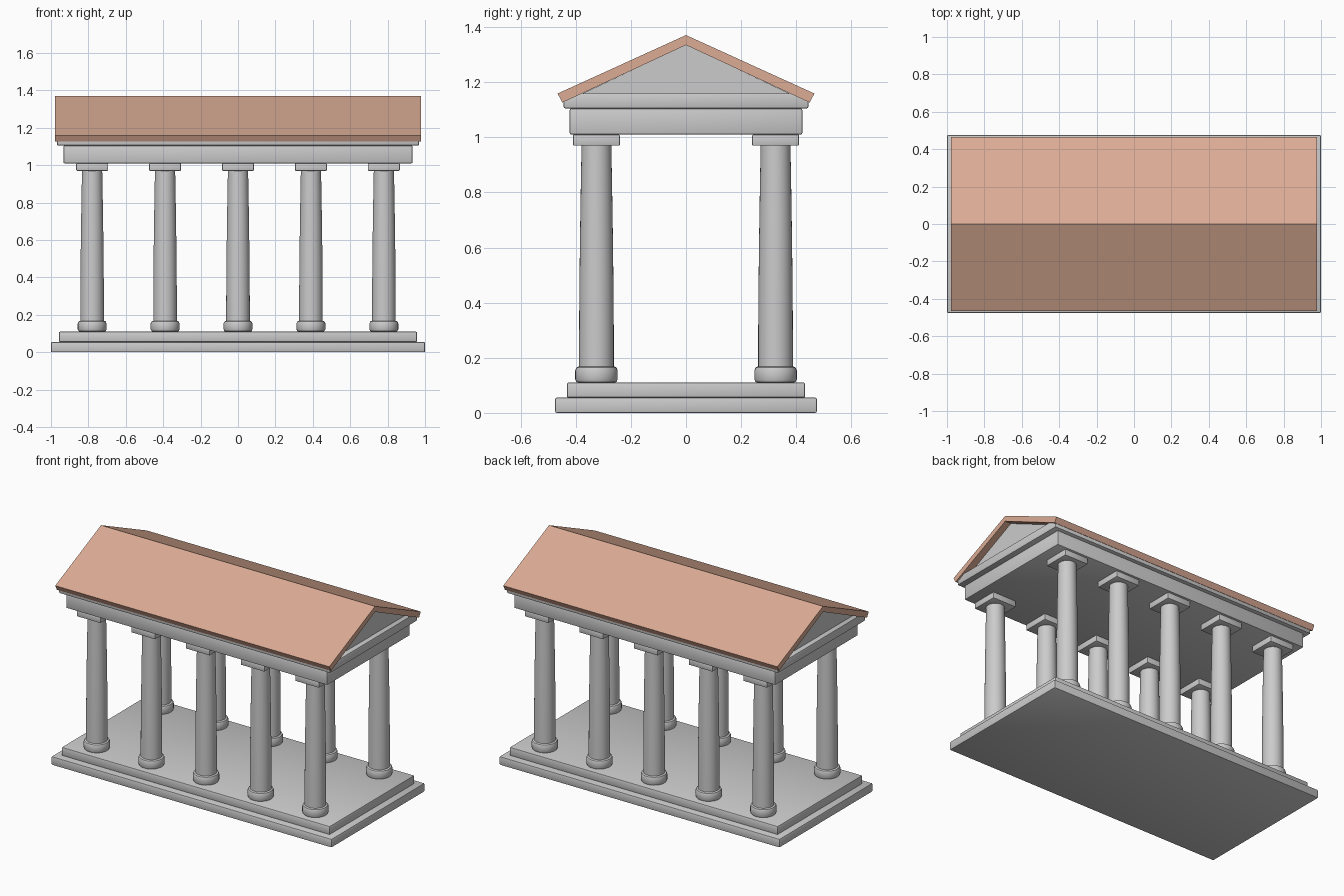
import bpy, bmesh, math

if "Cube" in bpy.data.objects:
    bpy.data.objects.remove(bpy.data.objects["Cube"])

def add_object(name, bm, smooth=False):
    bmesh.ops.recalc_face_normals(bm, faces=bm.faces)
    me = bpy.data.meshes.new(name)
    bm.to_mesh(me)
    bm.free()
    ob = bpy.data.objects.new(name, me)
    bpy.context.collection.objects.link(ob)
    if smooth:
        bpy.ops.object.select_all(action='DESELECT')
        ob.select_set(True)
        bpy.context.view_layer.objects.active = ob
        bpy.ops.object.shade_smooth_by_angle(angle=math.radians(35))
    return ob

def block(name, hx, hy, z0, z1, x=0, y=0, bevel=0.006):
    """Softly bevelled box given by half sizes and a height range."""
    bm = bmesh.new()
    bmesh.ops.create_cube(bm, size=1)
    for v in bm.verts:
        v.co = (x + v.co.x * 2 * hx, y + v.co.y * 2 * hy, z0 + (v.co.z + 0.5) * (z1 - z0))
    bmesh.ops.bevel(bm, geom=bm.edges[:], offset=bevel, segments=2, profile=0.5, affect='EDGES')
    return add_object(name, bm, True)

def lathe(name, profile, x, y, sides=32):
    """Closed round part from (radius, height) points."""
    bm = bmesh.new()
    rings = [[bm.verts.new((x + r * math.cos(2 * math.pi * i / sides),
                            y + r * math.sin(2 * math.pi * i / sides), z))
              for i in range(sides)] for r, z in profile]
    for a, b in zip(rings, rings[1:]):
        for i in range(sides):
            j = (i + 1) % sides
            bm.faces.new((a[i], a[j], b[j], b[i]))
    bm.faces.new(rings[0][::-1])
    bm.faces.new(rings[-1])
    return add_object(name, bm, True)

def prism(name, outline, hx):
    """Outline in the y-z plane, extruded along x."""
    bm = bmesh.new()
    face = bm.faces.new([bm.verts.new((-hx, y, z)) for y, z in outline])
    ext = bmesh.ops.extrude_face_region(bm, geom=[face], use_keep_orig=True)
    for v in ext['geom']:
        if isinstance(v, bmesh.types.BMVert):
            v.co.x = hx
    return add_object(name, bm)

# Stepped platform
block("lower_step", 1.0, 0.475, 0, 0.055)
block("upper_step", 0.957, 0.432, 0.055, 0.11)

# Two rows of five columns
base = [(0.066, 0.11), (0.073, 0.113), (0.077, 0.122), (0.077, 0.154), (0.073, 0.164), (0.066, 0.168)]
shaft = [(0.063, 0.165), (0.0628, 0.32), (0.0615, 0.49), (0.0595, 0.65), (0.057, 0.81), (0.054, 0.972)]
for row, y in (("front", -0.325), ("back", 0.325)):
    for i in range(5):
        x = (i - 2) * 0.39
        lathe(f"{row}_column_base_{i + 1}", base, x, y)
        lathe(f"{row}_column_shaft_{i + 1}", shaft, x, y)
        block(f"{row}_column_capital_{i + 1}", 0.085, 0.085, 0.97, 1.01, x, y, 0.004)

# Beam and cornice
block("beam", 0.933, 0.422, 1.01, 1.105)
block("cornice", 0.968, 0.444, 1.105, 1.16)

# Gable and tiled roof
prism("gable", [(-0.378, 1.158), (0.378, 1.158), (0, 1.336)], 0.935)
terracotta = bpy.data.materials.new("terracotta")
terracotta.diffuse_color = (0.71, 0.41, 0.30, 1)
terracotta.use_nodes = True
terracotta.node_tree.nodes["Principled BSDF"].inputs["Base Color"].default_value = terracotta.diffuse_color
for name, s in (("front_roof", -1), ("back_roof", 1)):
    roof = prism(name, [(0, 1.335), (0, 1.371), (s * 0.466, 1.159), (s * 0.449, 1.126)], 0.978)
    roof.data.materials.append(terracotta)
